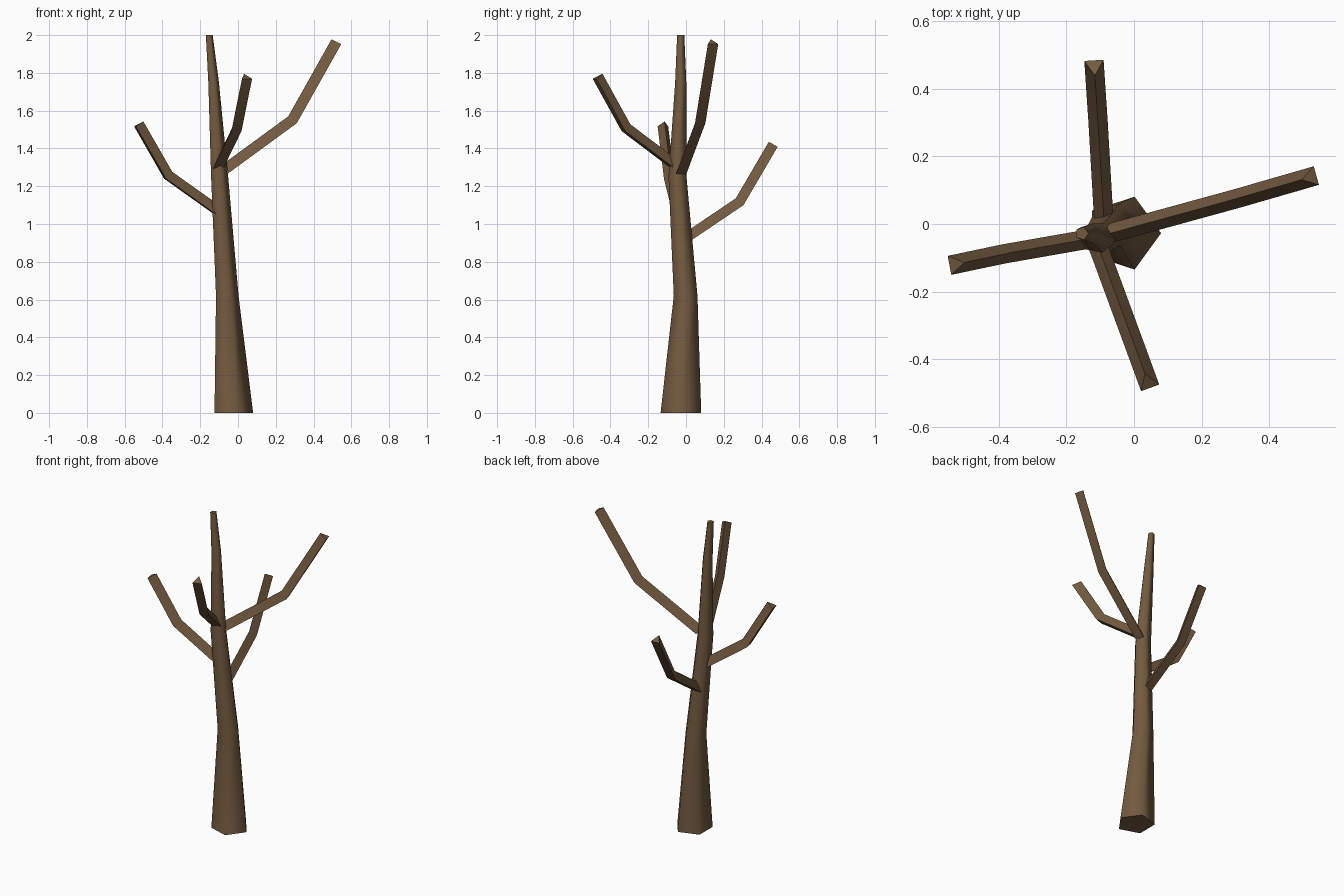
import bpy, bmesh, math
from mathutils import Vector

if "Cube" in bpy.data.objects:
    bpy.data.objects.remove(bpy.data.objects["Cube"])

bark = bpy.data.materials.new("bark_brown")
bark.diffuse_color = (0.171, 0.102, 0.051, 1)
bark.use_nodes = True
bark.node_tree.nodes["Principled BSDF"].inputs["Base Color"].default_value = bark.diffuse_color


def skin(name, rings):
    """Join rings of points into a capped tube."""
    bm = bmesh.new()
    loops = [[bm.verts.new(p) for p in ring] for ring in rings]
    n = len(loops[0])
    for a, b in zip(loops, loops[1:]):
        for i in range(n):
            j = (i + 1) % n
            bm.faces.new((a[i], a[j], b[j], b[i]))
    bm.faces.new(loops[0][::-1])
    bm.faces.new(loops[-1])
    bmesh.ops.recalc_face_normals(bm, faces=bm.faces)
    mesh = bpy.data.meshes.new(name)
    bm.to_mesh(mesh)
    bm.free()
    mesh.materials.append(bark)
    obj = bpy.data.objects.new(name, mesh)
    bpy.context.collection.objects.link(obj)
    bpy.ops.object.select_all(action='DESELECT')
    obj.select_set(True)
    bpy.context.view_layer.objects.active = obj
    bpy.ops.object.shade_smooth_by_angle(angle=math.radians(80))
    return obj


def branch(name, points, width=0.057, height=0.052):
    """Bent three-sided limb with its ridge on the upper side."""
    pts = [Vector(p) for p in points]
    dirs = [(b - a).normalized() for a, b in zip(pts, pts[1:])]
    flat = pts[-1] - pts[0]
    side = Vector((-flat.y, flat.x, 0)).normalized()
    rings = []
    for i, p in enumerate(pts):
        d_in, d_out = dirs[max(i - 1, 0)], dirs[min(i, len(dirs) - 1)]
        up = (d_in + d_out).normalized().cross(side).normalized()
        up *= height / 2 / math.sqrt((1 + d_in.dot(d_out)) / 2)
        rings.append([p + up, p - up + side * width / 2, p - up - side * width / 2])
    return skin(name, rings)


# Five-sided leaning trunk: centre x, y, z and radius of each ring
trunk = [(-0.033, -0.027, 0, 0.113), (-0.063, -0.002, 0.62, 0.066),
         (-0.102, -0.045, 1.25, 0.05), (-0.132, -0.028, 1.75, 0.031),
         (-0.154, -0.028, 2.0, 0.02)]
skin("trunk", [[(x + r * math.cos(math.tau * k / 5), y + r * math.sin(math.tau * k / 5), z)
                for k in range(5)] for x, y, z, r in trunk])

# Four limbs, each bending upward halfway
branch("right_branch", [(-0.08, -0.03, 1.285), (0.285, 0.07, 1.552), (0.517, 0.137, 1.965)])
branch("left_branch", [(-0.11, -0.04, 1.075), (-0.367, -0.085, 1.258), (-0.523, -0.118, 1.53)])
branch("back_branch", [(-0.088, -0.01, 0.92), (-0.105, 0.283, 1.118), (-0.117, 0.461, 1.422)])
branch("front_branch", [(-0.11, -0.055, 1.315), (-0.015, -0.313, 1.51), (0.04, -0.463, 1.782)])
